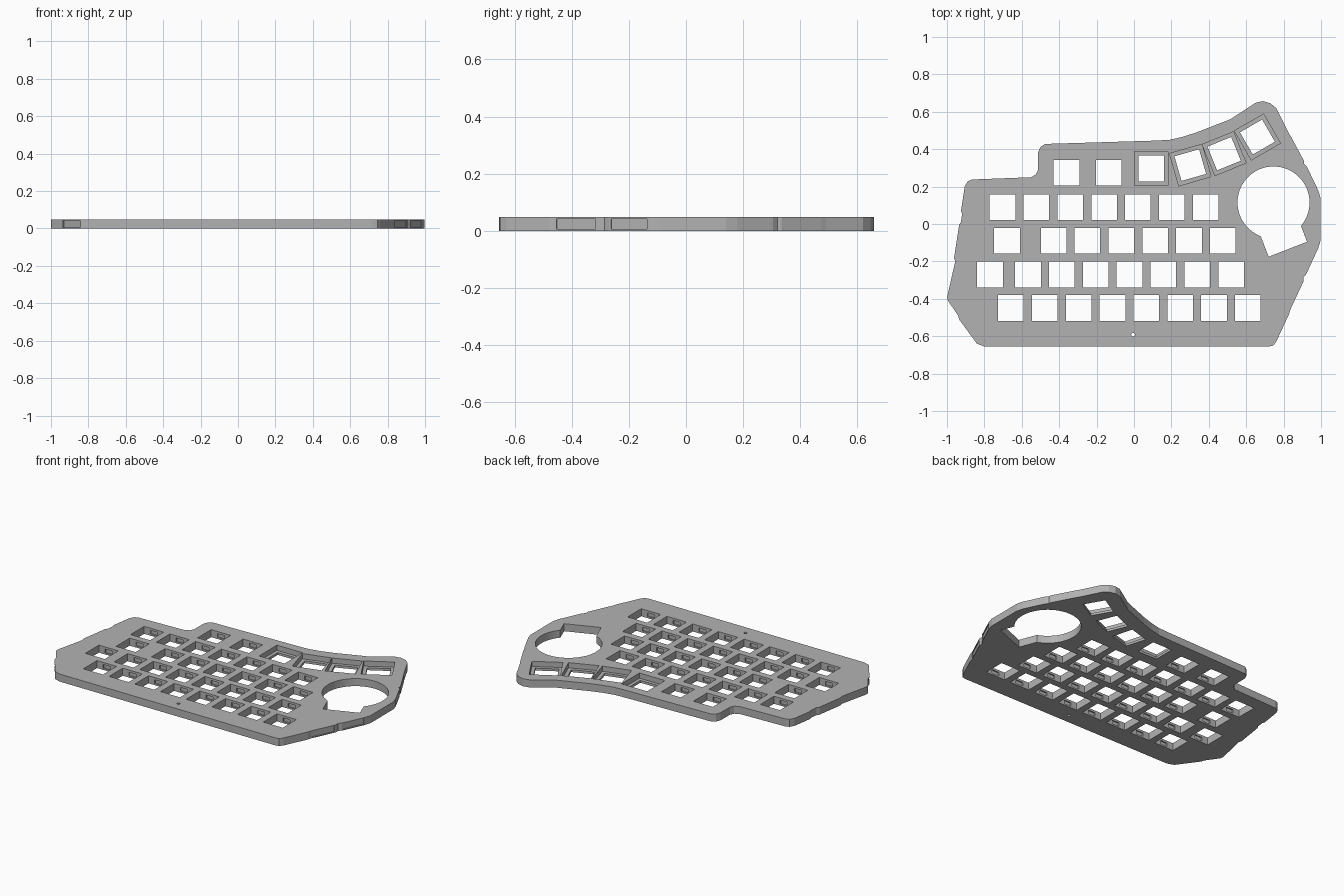
import bpy, bmesh, math
from mathutils import Matrix, Vector

if "Cube" in bpy.data.objects:
    bpy.data.objects.remove(bpy.data.objects["Cube"])

T = 0.048        # plate thickness
KEY = 0.137      # switch opening
PITCH = 0.181    # key spacing

grey = bpy.data.materials.new("plate grey")
grey.diffuse_color = (0.45, 0.45, 0.45, 1)
grey.use_nodes = True
grey.node_tree.nodes["Principled BSDF"].inputs["Base Color"].default_value = grey.diffuse_color


def add_prism(bm, pts, z0, z1):
    """Extrude a flat outline between two heights."""
    face = bm.faces.new([bm.verts.new((x, y, z0)) for x, y in pts])
    res = bmesh.ops.extrude_face_region(bm, geom=[face])
    top = [v for v in res["geom"] if isinstance(v, bmesh.types.BMVert)]
    bmesh.ops.translate(bm, verts=top, vec=(0, 0, z1 - z0))


def rect(cx, cy, w, h, deg=0):
    rot = Matrix.Rotation(math.radians(deg), 2)
    return [tuple(Vector((cx, cy)) + rot @ Vector((sx * w / 2, sy * h / 2)))
            for sx, sy in ((-1, -1), (1, -1), (1, 1), (-1, 1))]


def disc(cx, cy, r, n):
    return [(cx + r * math.cos(math.tau * i / n), cy + r * math.sin(math.tau * i / n))
            for i in range(n)]


def make(name, prisms):
    bm = bmesh.new()
    for pts, z0, z1 in prisms:
        add_prism(bm, pts, z0, z1)
    bmesh.ops.recalc_face_normals(bm, faces=bm.faces)
    mesh = bpy.data.meshes.new(name)
    bm.to_mesh(mesh)
    bm.free()
    mesh.materials.append(grey)
    obj = bpy.data.objects.new(name, mesh)
    bpy.context.collection.objects.link(obj)
    return obj


# Plate outline, counter-clockwise, with the small steps along its sides
outline = [
    (-0.84, -0.64), (-0.80, -0.655), (0.72, -0.655), (0.745, -0.65), (0.76, -0.63),
    (0.83, -0.48), (0.835, -0.46), (0.905, -0.31), (0.905, -0.285), (0.92, -0.27),
    (0.985, -0.13), (0.997, -0.09), (0.997, 0.14), (0.985, 0.18), (0.925, 0.305),
    (0.91, 0.32), (0.91, 0.335), (0.835, 0.475), (0.825, 0.49), (0.76, 0.62), (0.73, 0.645),
    (0.69, 0.657), (0.65, 0.648), (0.515, 0.56), (0.335, 0.49), (0.26, 0.466),
    (0.19, 0.45), (0.12, 0.446), (-0.475, 0.428), (-0.50, 0.412), (-0.512, 0.385),
    (-0.512, 0.29), (-0.525, 0.265), (-0.55, 0.25), (-0.865, 0.238), (-0.89, 0.228),
    (-0.905, 0.20), (-0.925, 0.07), (-0.919, 0.055), (-0.925, 0.01), (-0.935, -0.005),
    (-0.962, -0.18), (-0.956, -0.20), (-0.965, -0.24), (-0.999, -0.39), (-0.995, -0.41),
    (-0.94, -0.49), (-0.935, -0.51),
]
plate = make("key_plate", [(outline, 0, T)])

# Key rows: first x, y, count
rows = [(-0.361, 0.275, 1), (-0.136, 0.275, 1), (-0.703, 0.09, 7), (-0.679, -0.09, 1),
        (-0.430, -0.09, 6), (-0.77, -0.27, 1), (-0.567, -0.27, 7), (-0.658, -0.449, 8)]
keys = [(x + i * PITCH, y) for x, y, n in rows for i in range(n)]
# Thumb keys: x, y, rotation
thumbs = [(0.093, 0.297, 0), (0.301, 0.315, 16), (0.482, 0.376, 22), (0.660, 0.465, 30)]

cutters = [
    make("switch_hole_cutter",
         [(rect(x, y, KEY, KEY), -0.1, 0.1) for x, y in keys]
         + [(rect(x, y, KEY, KEY, a), -0.1, 0.1) for x, y, a in thumbs]),
    # clip pockets in the front and back walls of each opening
    make("clip_pocket_cutter", [(rect(x, y, 0.05, KEY + 0.016), 0.01, 0.034) for x, y in keys]),
    make("trackball_hole_cutter", [(disc(0.746, 0.115, 0.1925, 64), -0.1, 0.1)]),
    make("sensor_notch_cutter",
         [([(0.72, -0.175), (0.925, -0.095), (0.861, 0.073), (0.655, -0.007)], -0.1, 0.1)]),
    make("screw_hole_cutter", [(disc(-0.005, -0.592, 0.01, 12), -0.1, 0.1)]),
]
# Shallow wells around the thumb openings
cutters += [make("thumb_well_cutter", [(rect(x, y, 0.18, 0.18, a), 0.015, 0.1)])
            for x, y, a in thumbs]
# Shallow recessed panels in the slanted side edges
panels = [((-0.935, -0.505), (-0.845, -0.633)), ((0.838, -0.453), (0.902, -0.317)),
          ((0.923, -0.263), (0.982, -0.137))]
for (ax, ay), (bx, by) in panels:
    cutters.append(make("side_panel_cutter", [(rect(
        (ax + bx) / 2, (ay + by) / 2, math.hypot(bx - ax, by - ay), 0.01,
        math.degrees(math.atan2(by - ay, bx - ax))), 0.006, T - 0.006)]))

for c in cutters:
    mod = plate.modifiers.new(c.name, "BOOLEAN")
    mod.operation = "DIFFERENCE"
    mod.solver = "EXACT"
    mod.object = c
    c.hide_render = True
    c.hide_set(True)
